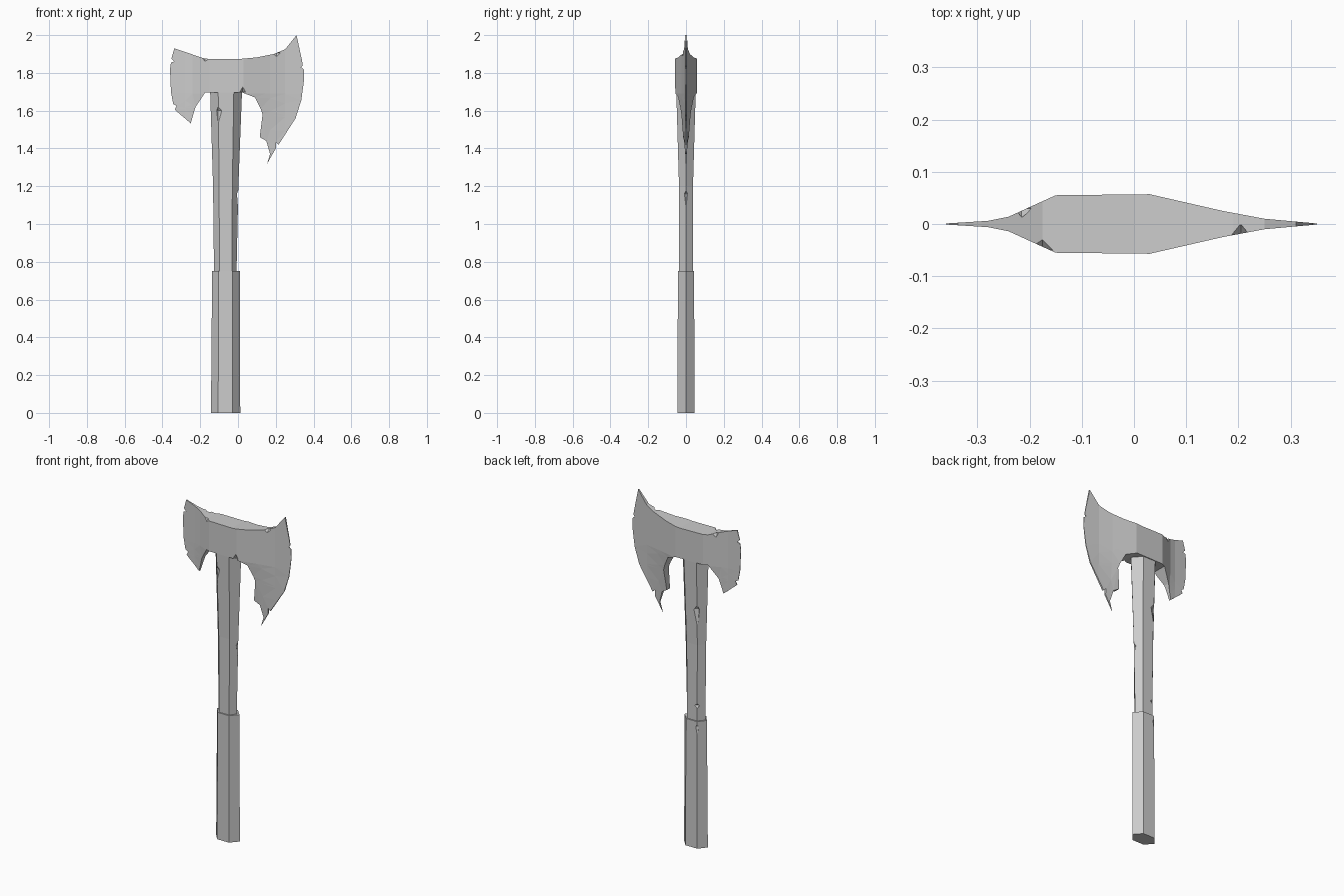
import bpy, bmesh
from mathutils import Vector

cube = bpy.data.objects.get("Cube")
if cube:
    bpy.data.objects.remove(cube, do_unlink=True)

grey = bpy.data.materials.new("plain grey")
grey.use_nodes = True
COLOR = (0.6, 0.6, 0.6, 1)
grey.diffuse_color = COLOR
grey.node_tree.nodes["Principled BSDF"].inputs["Base Color"].default_value = COLOR


def finish(bm, name):
    bmesh.ops.recalc_face_normals(bm, faces=bm.faces)
    mesh = bpy.data.meshes.new(name)
    bm.to_mesh(mesh)
    bm.free()
    mesh.materials.append(grey)
    obj = bpy.data.objects.new(name, mesh)
    bpy.context.collection.objects.link(obj)
    return obj


def chip(target, center, size, tail):
    """Carve a diamond-shaped nick whose lower point reaches down by tail."""
    bm = bmesh.new()
    bmesh.ops.create_uvsphere(bm, u_segments=4, v_segments=2, radius=1)
    for v in bm.verts:
        if v.co.z < -.5:
            v.co.z *= tail / size[2]
        v.co = Vector(center) + v.co * Vector(size)
    cutter = finish(bm, "chip_cutter")
    cutter.hide_render = True
    mod = target.modifiers.new("chip", "BOOLEAN")
    mod.operation, mod.solver, mod.object = "DIFFERENCE", "EXACT", cutter
    bpy.context.view_layer.objects.active = target
    bpy.ops.object.modifier_apply(modifier=mod.name)
    bpy.data.objects.remove(cutter, do_unlink=True)


def hex_column(name, levels):
    """Six-sided column; level = z, left tip, left flat, right flat, right tip, depth."""
    bm = bmesh.new()
    rings = []
    for z, a, b, c, d, y in levels:
        section = ((a, 0), (b, -y), (c, -y), (d, 0), (c, y), (b, y))
        rings.append([bm.verts.new((px, py, z)) for px, py in section])
    for low, high in zip(rings, rings[1:]):
        for i in range(6):
            j = (i + 1) % 6
            bm.faces.new((low[i], low[j], high[j], high[i]))
    bm.faces.new(rings[0][::-1])
    bm.faces.new(rings[-1])
    return finish(bm, name)


# Wooden shaft, flaring towards the head
shaft = hex_column("shaft", [
    (0.74, -.127, -.098, -.033, -.008, .036),
    (1.20, -.132, -.1, -.03, .002, .037),
    (1.72, -.148, -.105, -.022, .022, .052)])
chip(shaft, (.010, 0, 1.16), (.022, .03, .03), .13)
chip(shaft, (-.107, -.052, 1.60), (.026, .018, .025), .11)
chip(shaft, (-.105, .045, 1.41), (.026, .018, .03), .15)
chip(shaft, (-.102, .038, .84), (.022, .015, .015), .02)

# Thicker grip
grip = hex_column("grip", [
    (0, -.143, -.105, -.028, .012, .045),
    (.75, -.137, -.103, -.03, .01, .043)])
chip(grip, (-.106, .046, .72), (.016, .012, .02), .08)

# Axe head: silhouette with nicked cutting edges
OUTLINE = [
    (-.337, 1.93), (-.175, 1.875), (0, 1.873), (.10, 1.882), (.19, 1.90),
    (.25, 1.925), (.31, 2.0), (.338, 1.87), (.343, 1.84), (.334, 1.83),
    (.348, 1.82), (.35, 1.765), (.335, 1.655), (.305, 1.56), (.215, 1.42),
    (.20, 1.435), (.20, 1.40), (.152, 1.315), (.17, 1.37), (.15, 1.44),
    (.115, 1.46), (.13, 1.58), (.12, 1.61), (.09, 1.67), (.025, 1.695),
    (-.175, 1.695), (-.225, 1.62), (-.25, 1.533), (-.335, 1.605),
    (-.325, 1.625), (-.343, 1.635), (-.355, 1.70), (-.36, 1.82),
    (-.355, 1.855), (-.337, 1.86), (-.353, 1.875)]
THICKNESS = [(-.36, .001), (-.28, .006), (-.24, .014), (-.15, .055),
             (.03, .057), (.17, .025), (.25, .01), (.35, .001)]


def half_depth(x, z):
    for (x0, t0), (x1, t1) in zip(THICKNESS, THICKNESS[1:]):
        if x <= x1:
            t = t0 + (t1 - t0) * max(0, x - x0) / (x1 - x0)
            break
    else:
        t = t1
    return max(.001, t * min(1, max(0, (z - 1.31) / .38)))


def triangulate(bm):
    bm.normal_update()
    bmesh.ops.triangulate(bm, faces=bm.faces[:])


# Cut the flat silhouette along the thickness steps, then give it two sides
bm = bmesh.new()
bm.faces.new([bm.verts.new((x, 0, z)) for x, z in OUTLINE])
triangulate(bm)
cuts = [((x, 0, 0), (1, 0, 0)) for x, t in THICKNESS[1:-1]]
cuts.append(((0, 0, 1.69), (0, 0, 1)))
for co, no in cuts:
    bmesh.ops.bisect_plane(bm, geom=bm.verts[:] + bm.edges[:] + bm.faces[:],
                           plane_co=co, plane_no=no, dist=1e-5)
triangulate(bm)
front = set(bm.verts)
bmesh.ops.extrude_face_region(bm, geom=bm.faces[:], use_keep_orig=True)
for v in bm.verts:
    v.co.y = half_depth(v.co.x, v.co.z) * (-1 if v in front else 1)
head = finish(bm, "axe_head")

# Chips on the edges of the head
chip(head, (-.175, -.05, 1.885), (.03, .03, .03), .03)
chip(head, (-.215, .03, 1.885), (.02, .02, .025), .025)
chip(head, (.205, -.02, 1.905), (.025, .02, .02), .02)
chip(head, (.025, -.06, 1.70), (.018, .02, .03), .03)
